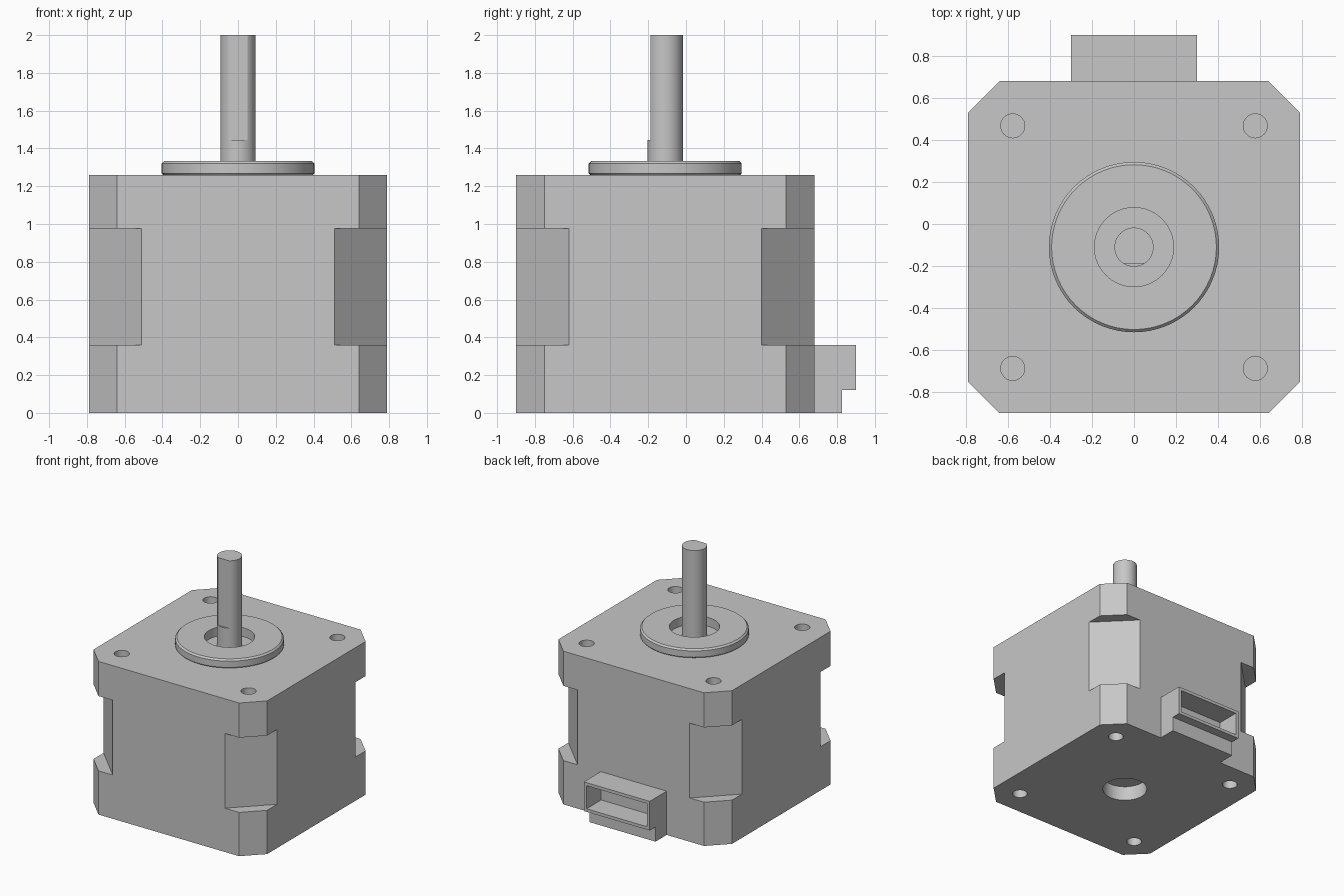
import bpy, math
from mathutils import Vector

cube = bpy.data.objects.get("Cube")
if cube:
    bpy.data.objects.remove(cube, do_unlink=True)

CY = -0.11          # y of the motor axis
HALF = 0.79         # half width of the housing
TOP = 1.26          # height of the housing

steel = bpy.data.materials.new("grey_metal")
steel.use_nodes = True
grey = (0.57, 0.57, 0.57, 1)
steel.diffuse_color = grey
steel.node_tree.nodes["Principled BSDF"].inputs["Base Color"].default_value = grey


def box(name, lo, hi):
    lo, hi = Vector(lo), Vector(hi)
    bpy.ops.mesh.primitive_cube_add(size=1, location=(lo + hi) / 2)
    ob = bpy.context.object
    ob.name = name
    ob.scale = hi - lo
    bpy.ops.object.transform_apply(location=False)
    ob.data.materials.append(steel)
    return ob


def rod(name, r, z0, z1, x=0, y=CY, sides=64):
    bpy.ops.mesh.primitive_cylinder_add(vertices=sides, radius=r, depth=z1 - z0,
                                        location=(x, y, (z0 + z1) / 2))
    ob = bpy.context.object
    ob.name = name
    ob.data.materials.append(steel)
    return ob


def apply(ob, mod):
    bpy.context.view_layer.objects.active = ob
    bpy.ops.object.modifier_apply(modifier=mod.name)


def cut(ob, cutter):
    mod = ob.modifiers.new("cut", 'BOOLEAN')
    mod.operation = 'DIFFERENCE'
    mod.solver = 'EXACT'
    mod.object = cutter
    apply(ob, mod)
    bpy.data.objects.remove(cutter, do_unlink=True)


def smooth(ob):
    bpy.ops.object.select_all(action='DESELECT')
    ob.select_set(True)
    bpy.context.view_layer.objects.active = ob
    bpy.ops.object.shade_smooth_by_angle(angle=math.radians(30))


def corner_cut(ob, inset, z0, z1):
    """Slice the four vertical corners at 45 degrees."""
    dist = (2 * HALF - inset) / math.sqrt(2)
    for i in range(4):
        a = math.radians(45 + 90 * i)
        c = box("corner_cutter", (-0.5, -0.6, z0), (0.5, 0.6, z1))
        c.rotation_euler.z = a
        c.location.x = (dist + 0.5) * math.cos(a)
        c.location.y = CY + (dist + 0.5) * math.sin(a)
        cut(ob, c)


# Housing with chamfered corners and deeper notches at mid height
housing = box("housing", (-HALF, CY - HALF, 0), (HALF, CY + HALF, TOP))
corner_cut(housing, 0.15, -0.1, TOP + 0.1)
corner_cut(housing, 0.28, 0.36, 0.975)

# Screw holes at both ends, and the rear bearing hole
for sx in (-1, 1):
    for sy in (-1, 1):
        for z0, z1 in ((TOP - 0.17, TOP + 0.1), (-0.1, 0.17)):
            cut(housing, rod("hole_cutter", 0.057, z0, z1,
                             sx * 0.577, CY + sy * 0.577, 32))
cut(housing, rod("bearing_cutter", 0.17, -0.1, 0.12))
smooth(housing)

# Raised pilot ring around the shaft
ring = rod("pilot_ring", 0.405, TOP - 0.005, 1.333)
bevel = ring.modifiers.new("edge", 'BEVEL')
bevel.width = 0.013
bevel.segments = 1
bevel.limit_method = 'ANGLE'
apply(ring, bevel)
cut(ring, rod("ring_cutter", 0.188, TOP - 0.1, 1.5))
smooth(ring)

# Shaft with a flat on its front
shaft = rod("shaft", 0.093, TOP - 0.02, 2.0)
cut(shaft, box("flat_cutter", (-0.2, CY - 0.3, 1.445), (0.2, CY - 0.078, 2.1)))
smooth(shaft)

# Rear connector: open socket with a set-back base
back = CY + HALF
socket = box("connector", (-0.3, back - 0.02, 0), (0.3, 0.9, 0.36))
cut(socket, box("step_cutter", (-0.4, 0.825, -0.1), (0.4, 1.0, 0.12)))
cut(socket, box("socket_cutter", (-0.275, 0.71, 0.145), (0.275, 1.0, 0.335)))
